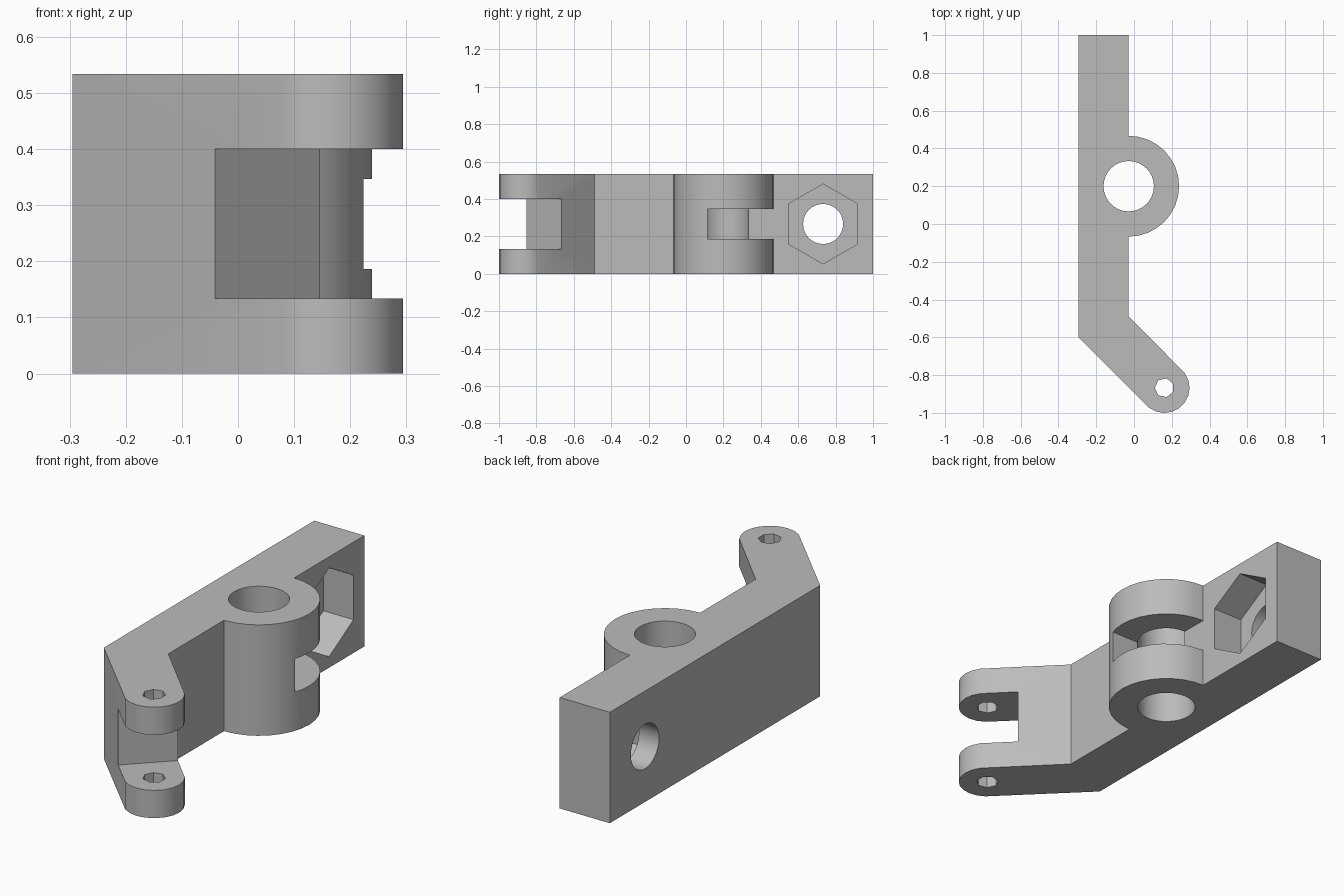
import bpy, bmesh, math
from mathutils import Matrix, Vector

cube = bpy.data.objects.get("Cube")
if cube:
    bpy.data.objects.remove(cube, do_unlink=True)

# Main dimensions
T = 0.2667                      # bar thickness
H = 2 * T                       # height
R = T / 2                       # half thickness
FACE, BACK = -0.028, -0.028 - T # bar faces in x
BOSS = Vector((FACE, 0.2))
PIN = Vector((0.161, -0.867))
BOLT_Y = 0.733

grey = bpy.data.materials.new("plain grey")
grey.use_nodes = True
colour = (0.5, 0.5, 0.5, 1)
grey.diffuse_color = colour
grey.node_tree.nodes["Principled BSDF"].inputs["Base Color"].default_value = colour


def prism(name, outline, z0, z1, matrix=None):
    """Extrude a flat outline between two heights, then place it."""
    bm = bmesh.new()
    face = bm.faces.new([bm.verts.new((p[0], p[1], z0)) for p in outline])
    top = bmesh.ops.extrude_face_region(bm, geom=[face])["geom"]
    moved = [v for v in top if isinstance(v, bmesh.types.BMVert)]
    bmesh.ops.translate(bm, verts=moved, vec=(0, 0, z1 - z0))
    bmesh.ops.recalc_face_normals(bm, faces=bm.faces)
    mesh = bpy.data.meshes.new(name)
    bm.to_mesh(mesh)
    bm.free()
    if matrix:
        mesh.transform(matrix)
    mesh.materials.append(grey)
    obj = bpy.data.objects.new(name, mesh)
    bpy.context.collection.objects.link(obj)
    return obj


def arc(centre, radius, start, end, steps):
    angles = [math.radians(start + (end - start) * i / steps) for i in range(steps + 1)]
    return [(centre[0] + radius * math.cos(a), centre[1] + radius * math.sin(a)) for a in angles]


def ring(centre, radius, sides, start=0):
    return arc(centre, radius, start, start + 360, sides)[:-1]


def box(x0, x1, y0, y1):
    return [(x0, y0), (x1, y0), (x1, y1), (x0, y1)]


# Bent bar with a round boss and a rounded arm end
outline = [(BACK, 1), (BACK, -0.599)]
outline += arc(PIN, R, -126, 36, 9)
outline += [(FACE, -0.489)]
outline += arc(BOSS, T, -90, 90, 16)
outline += [(FACE, 1)]
body = prism("bent_bar", outline, 0, H)

# Cutters: sideways ones are drawn flat and turned to run along x
sideways = Matrix(((0, 0, 1, 0), (1, 0, 0, 0), (0, 1, 0, 0), (0, 0, 0, 1)))
along_arm = Matrix.Translation((PIN.x, PIN.y, 0)) @ Matrix.Rotation(math.radians(-45), 4, 'Z')
cutters = [
    prism("boss_bore", ring(BOSS, R, 32), -0.1, H + 0.1),
    prism("pin_hole", ring(PIN, 0.051, 7, 180), -0.1, H + 0.1),
    prism("fork_slot", box(-0.154, 0.3, -0.3, 0.3), R, H - R, along_arm),
    prism("boss_notch", box(FACE, 0.4, 0.115, 0.5), T - 0.08, T + 0.08),
    prism("bolt_hole", ring((BOLT_Y, T), 0.107, 32), -0.5, 0.5, sideways),
    prism("nut_pocket", ring((BOLT_Y, T), 0.2135, 6, 30), FACE - 0.16, 0.3, sideways),
]

bpy.ops.object.select_all(action='DESELECT')
bpy.context.view_layer.objects.active = body
body.select_set(True)
for cutter in cutters:
    cutter.hide_render = True
    mod = body.modifiers.new(cutter.name, 'BOOLEAN')
    mod.operation = 'DIFFERENCE'
    mod.solver = 'EXACT'
    mod.object = cutter
    bpy.ops.object.modifier_apply(modifier=mod.name)
    bpy.data.objects.remove(cutter, do_unlink=True)

bpy.ops.object.shade_smooth_by_angle(angle=math.radians(30))
